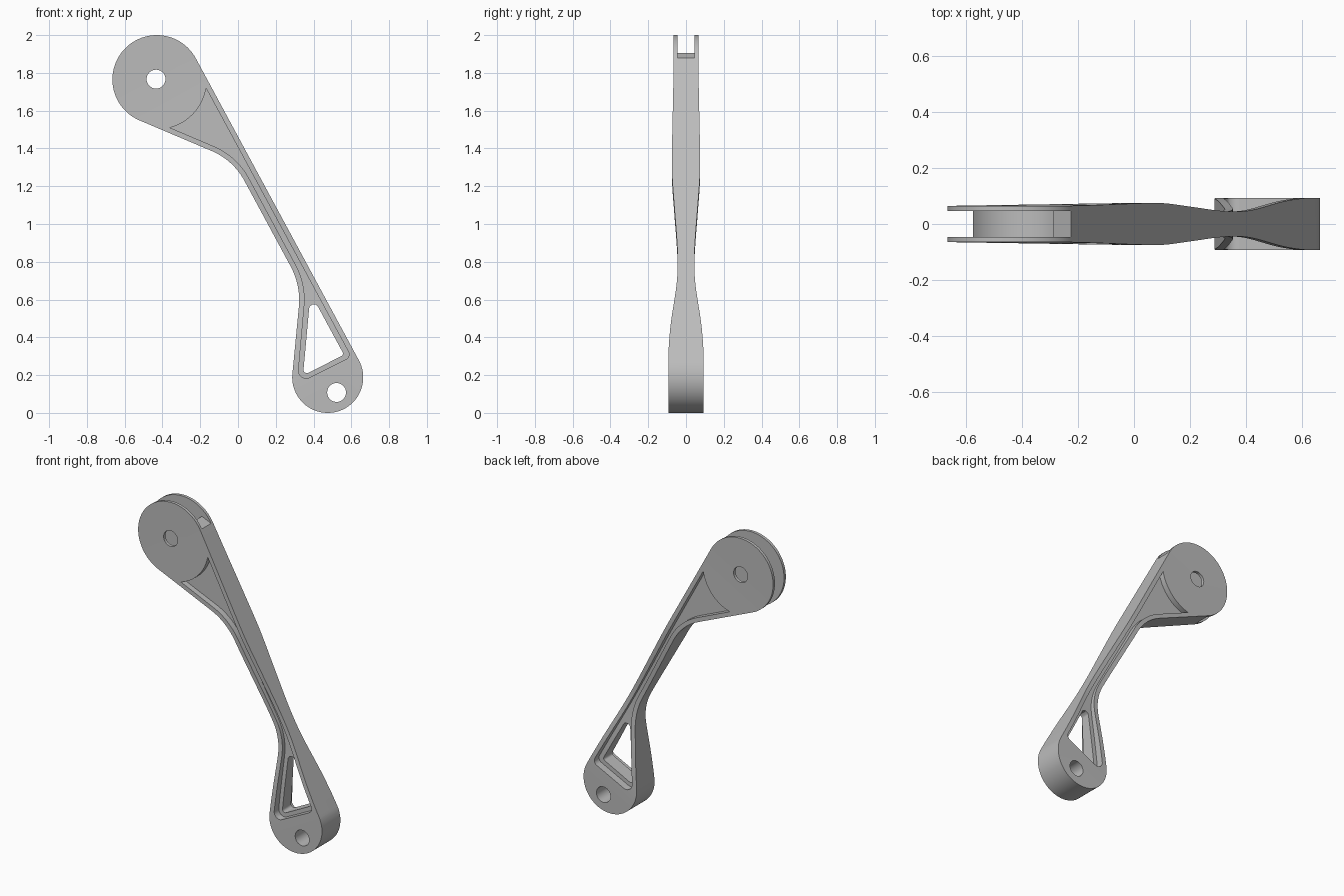
import bpy, bmesh, math
from mathutils import Vector

cube = bpy.data.objects.get("Cube")
if cube:
    bpy.data.objects.remove(cube, do_unlink=True)

grey = bpy.data.materials.new("satin_grey")
grey.use_nodes = True
colour = (0.5, 0.5, 0.5, 1)
grey.diffuse_color = colour
grey.node_tree.nodes["Principled BSDF"].inputs["Base Color"].default_value = colour

HEAD, HEAD_R = Vector((-0.43, 1.765)), 0.235
FOOT, FOOT_R = Vector((0.475, 0.188)), 0.188
AXIS = Vector((0.475, -0.88)).normalized()      # along the arm
SIDE = Vector((-AXIS.y, AXIS.x))                # across the arm, to the upper right


def arc(centre, radius, start, end, steps):
    return [centre + radius * Vector((math.cos(a), math.sin(a)))
            for a in (math.radians(start + (end - start) * i / steps) for i in range(steps + 1))]


def fillet(before, corner, after, radius, steps=12):
    """Points of a round corner that is tangent to both legs."""
    before, corner, after = Vector(before), Vector(corner), Vector(after)
    u, v = (before - corner).normalized(), (after - corner).normalized()
    half = u.angle(v) / 2
    centre = corner + (u + v).normalized() * radius / math.sin(half)
    p = corner + u * radius / math.tan(half) - centre
    q = corner + v * radius / math.tan(half) - centre
    return [centre + p.lerp(q, i / steps).normalized() * radius for i in range(steps + 1)]


def prism(name, loop, depth_dir, to_3d):
    """Closed solid from a flat loop swept both ways along depth_dir."""
    bm = bmesh.new()
    depth = Vector(depth_dir)
    near = [bm.verts.new(to_3d(p) - depth) for p in loop]
    far = [bm.verts.new(to_3d(p) + depth) for p in loop]
    bm.faces.new(near)
    bm.faces.new(far[::-1])
    for i in range(len(loop)):
        bm.faces.new((near[i - 1], far[i - 1], far[i], near[i]))
    bmesh.ops.recalc_face_normals(bm, faces=bm.faces)
    mesh = bpy.data.meshes.new(name)
    bm.to_mesh(mesh)
    bm.free()
    mesh.materials.append(grey)
    obj = bpy.data.objects.new(name, mesh)
    bpy.context.scene.collection.objects.link(obj)
    return obj


def plate(name, loop, half=0.3):
    return prism(name, loop, (0, half, 0), lambda p: Vector((p[0], 0, p[1])))


def carve(target, cutter, operation="DIFFERENCE"):
    """Apply a boolean and remove its cutter."""
    cutter.hide_render = True
    mod = target.modifiers.new("cut", "BOOLEAN")
    mod.operation, mod.object, mod.solver = operation, cutter, "EXACT"
    bpy.context.view_layer.update()
    graph = bpy.context.evaluated_depsgraph_get()
    mesh = bpy.data.meshes.new_from_object(target.evaluated_get(graph))
    target.modifiers.clear()
    target.data = mesh
    bpy.data.objects.remove(cutter, do_unlink=True)


# Thickness along the arm: (distance from head centre, half thickness)
STATIONS = [(-0.4, 0.065), (0, 0.065), (0.26, 0.069), (0.47, 0.073), (0.68, 0.0745),
            (0.89, 0.062), (1.1, 0.048), (1.23, 0.044), (1.36, 0.05), (1.59, 0.08),
            (1.73, 0.091), (1.85, 0.0935), (2.3, 0.0935)]


def thickness_solid(name, scale):
    pts = [STATIONS[0]]
    for i in range(1, len(STATIONS) - 2):
        a, b, c, d = (Vector(STATIONS[j]) for j in range(i - 1, i + 3))
        m0 = (c.y - a.y) / (c.x - a.x)
        m1 = (d.y - b.y) / (d.x - b.x)
        w = c.x - b.x
        for k in range(6):
            t = k / 6
            y = ((2*t**3 - 3*t**2 + 1) * b.y + (t**3 - 2*t**2 + t) * w * m0
                 + (3*t**2 - 2*t**3) * c.y + (t**3 - t**2) * w * m1)
            pts.append((b.x + w * t, y))
    pts += STATIONS[-2:]
    loop = [(s, y * scale) for s, y in pts] + [(s, -y * scale) for s, y in reversed(pts)]

    def place(p):
        flat = HEAD + AXIS * p[0]
        return Vector((flat.x, p[1], flat.y))
    return prism(name, loop, (SIDE.x, 0, SIDE.y), place)


# Arm body: round head, bent neck, round foot
side_angle = math.degrees(math.atan2(SIDE.y, SIDE.x))
neck, knee = (-0.025, 1.338), (0.333, 0.675)
head_low, foot_left = (-0.522, 1.549), (0.288, 0.2)
outline = arc(HEAD, HEAD_R, side_angle, 247, 48)
outline += fillet(head_low, neck, knee, 0.35)
outline += fillet(neck, knee, foot_left, 0.38)
outline += arc(FOOT, FOOT_R, 175, 360 + side_angle, 48)
body = plate("link_arm", outline)
carve(body, thickness_solid("thickness_limit", 1), "INTERSECT")

# Recess on both faces, leaving a thin web in the middle
tip, low_right, low_left = (-0.17, 1.72), (0.599, 0.297), (0.314, 0.155)
in_knee, in_neck, heel = (0.361, 0.681), (-0.005, 1.359), (-0.36, 1.51)
recess = fillet(tip, low_right, low_left, 0.03, 8)
recess += fillet(low_right, low_left, in_knee, 0.04, 8)
recess += fillet(low_left, in_knee, in_neck, 0.38)
recess += fillet(in_knee, in_neck, heel, 0.38)
recess += arc(HEAD, 0.265, -74.5, -10, 20)
pocket = plate("recess_cutter", recess, 0.2)
carve(pocket, thickness_solid("web", 0.48))
carve(body, pocket)

# Triangular window through the foot
corners = [(0.384, 0.635), (0.561, 0.308), (0.344, 0.197)]
window = []
for i, radius in enumerate((0.025, 0.015, 0.018)):
    window += fillet(corners[i - 1], corners[i], corners[(i + 1) % 3], radius, 8)
carve(body, plate("window_cutter", window))

# Pivot holes
for centre in (Vector((-0.434, 1.767)), Vector((0.522, 0.108))):
    carve(body, plate("pivot_cutter", arc(centre, 0.05, 0, 348.75, 31)))

# Fork slot in the head with a concave round seat
seat = arc(HEAD, 0.2, -136, 45, 40)
seat += [Vector((-0.224, 1.878)), Vector((-0.1, 1.827)), Vector((-0.1, 2.2)),
         Vector((-0.9, 2.2)), Vector((-0.9, 1.4)), Vector((-0.42, 1.4)), Vector((-0.522, 1.549))]
carve(body, plate("fork_cutter", seat, 0.046))

# Smooth curved walls, sharp rims
bpy.ops.object.select_all(action="DESELECT")
body.select_set(True)
bpy.context.view_layer.objects.active = body
bpy.ops.object.shade_smooth_by_angle(angle=math.radians(30))
